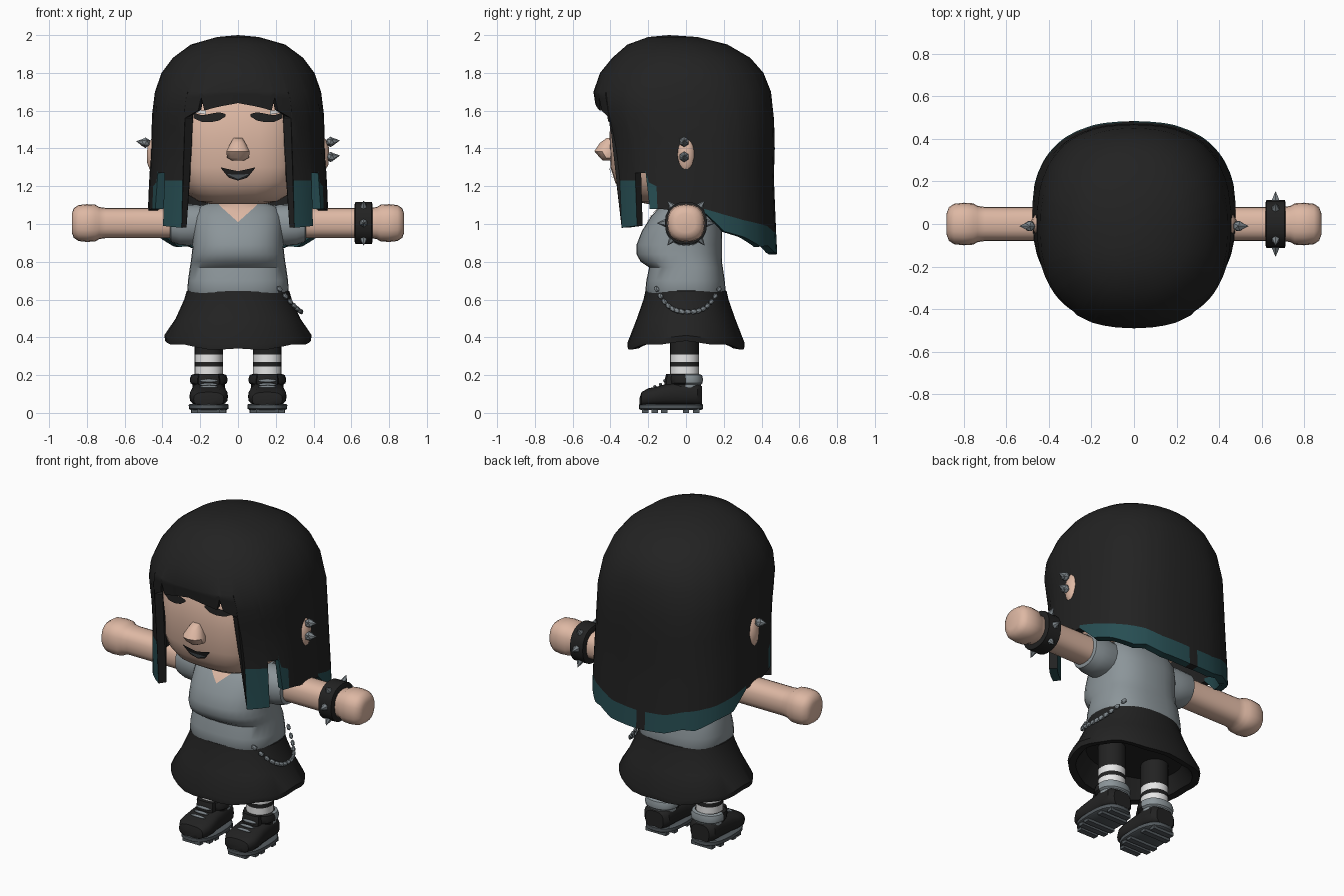
import bpy, bmesh, math
from mathutils import Vector

if "Cube" in bpy.data.objects:
    bpy.data.objects.remove(bpy.data.objects["Cube"])

def mat(name, r, g, b):
    m = bpy.data.materials.new(name)
    m.diffuse_color = (r, g, b, 1)
    m.use_nodes = True
    m.node_tree.nodes["Principled BSDF"].inputs["Base Color"].default_value = m.diffuse_color
    return m

BLACK = mat("black", .016, .016, .016)
TEAL = mat("teal", .02, .075, .085)
SKIN = mat("skin", .73, .48, .37)
SHIRT = mat("shirt grey", .26, .30, .32)
METAL = mat("metal grey", .20, .23, .25)
SOLE = mat("sole grey", .085, .10, .11)
WHITE = mat("white", .82, .82, .82)

def finish(name, bm, mats, fix=True):
    if fix:
        bmesh.ops.recalc_face_normals(bm, faces=bm.faces)
    me = bpy.data.meshes.new(name)
    bm.to_mesh(me)
    bm.free()
    for m in mats:
        me.materials.append(m)
    ob = bpy.data.objects.new(name, me)
    bpy.context.collection.objects.link(ob)
    return ob

def spow(v, p):
    return math.copysign(abs(v) ** p, v)

def ring_point(r, a, p):
    """Point on a rounded cross-section; r = (position, half width, front, back)."""
    return (r[1] * spow(math.sin(a), p),
            (r[2] + r[3]) / 2 - (r[3] - r[2]) / 2 * spow(math.cos(a), p))

AXES = {'z': lambda u, v, w: (u, v, w), 'x': lambda u, v, w: (w, u, v), 'y': lambda u, v, w: (u, w, v)}

def loft(name, rings, mats, n=24, p=.9, axis='z', off=(0, 0, 0), sx=1, rule=None):
    bm = bmesh.new()
    rows = []
    for r in rings:
        row = []
        for i in range(n):
            u, v = ring_point(r, 2 * math.pi * i / n, p)
            c = Vector(AXES[axis](u, v, r[0])) + Vector(off)
            row.append(bm.verts.new((c.x * sx, c.y, c.z)))
        rows.append(row)
    for a, b in zip(rows, rows[1:]):
        for i in range(n):
            bm.faces.new((a[i], a[(i + 1) % n], b[(i + 1) % n], b[i]))
    bm.faces.new(rows[0])
    bm.faces.new(rows[-1])
    if rule:
        for f in bm.faces:
            f.material_index = rule(f.calc_center_median())
    return finish(name, bm, mats)

def interp(table, x):
    for a, b in zip(table, table[1:]):
        if x <= b[0]:
            t = (x - a[0]) / (b[0] - a[0])
            return [p + (q - p) * t for p, q in zip(a, b)]
    return list(table[-1])

def patch(name, rings, p, cols, m, sx=1, lift=.008, nx=16, nz=4):
    """Thin plate lying on the front of a loft; cols = (x, low z, high z)."""
    bm = bmesh.new()
    grid = []
    for i in range(nx + 1):
        x, lo, hi = interp(cols, cols[0][0] + (cols[-1][0] - cols[0][0]) * i / nx)
        col = []
        for j in range(nz + 1):
            z = lo + (hi - lo) * j / nz
            r = interp(rings, z)
            s = min(1, abs(x) / r[1]) ** (1 / p)
            y = ring_point(r, math.asin(s), p)[1]
            col.append(bm.verts.new((x * sx, y - lift, z)))
        grid.append(col)
    for a, b in zip(grid, grid[1:]):
        for j in range(nz):
            q = (a[j], b[j], b[j + 1], a[j + 1])
            bm.faces.new(q if sx > 0 else q[::-1])
    return finish(name, bm, [m], False)

def ball(name, loc, scale, m, sub=1, direction=None):
    bm = bmesh.new()
    bmesh.ops.create_icosphere(bm, subdivisions=sub, radius=1)
    ob = finish(name, bm, [m])
    ob.location, ob.scale = loc, scale
    if direction:
        ob.rotation_euler = Vector(direction).to_track_quat('Z', 'Y').to_euler()
    return ob

def cone(name, loc, direction, r, h, m):
    bm = bmesh.new()
    bmesh.ops.create_cone(bm, cap_ends=True, segments=6, radius1=r, radius2=0, depth=h)
    ob = finish(name, bm, [m])
    ob.location = loc
    ob.rotation_euler = Vector(direction).to_track_quat('Z', 'Y').to_euler()
    return ob

def box(name, loc, size, m):
    bm = bmesh.new()
    bmesh.ops.create_cube(bm, size=1)
    bmesh.ops.scale(bm, vec=size, verts=bm.verts)
    ob = finish(name, bm, [m])
    ob.location = loc
    return ob

# Hair: one shell whose hem height and dyed tips vary with the angle from the front
dome = [(1.99, .11, -.2, .06), (1.95, .25, -.31, .22), (1.88, .345, -.39, .34),
        (1.80, .405, -.455, .41), (1.70, .44, -.49, .45)]
sides = [(.8, .48, -.40, .485), (1.0, .48, -.40, .475), (1.25, .47, -.41, .465),
         (1.4, .46, -.43, .47), (1.6, .455, -.475, .465), (1.70, .44, -.49, .45)]
hem = [(0, 1.64, 1.66), (14, 1.61, 1.64), (18, 1.60, 1.63), (21, 1.67, 1.68), (22.5, 1.60, 1.63),
       (33, 1.56, 1.6), (33.5, .98, 1.23), (52, .99, 1.23), (52.5, 1.27, 1.29), (62, 1.27, 1.29),
       (64, 1.08, 1.22), (70, 1.08, 1.2), (72, 1.08, 1.10), (95, 1.06, 1.08), (107, .96, 1.05),
       (123, .93, 1.02), (140, .88, 1.0), (150, .885, .99), (163, .85, .96), (180, .84, .95)]
half = sorted(set([h[0] for h in hem] + list(range(0, 181, 8))))
angles = half + [-a for a in half[-2:0:-1]]
bm = bmesh.new()
pole = bm.verts.new((0, -.09, 2.0))
cols = []
for d in angles:
    _, lo, tip = interp(hem, abs(d)) if d else hem[0]
    col = [ring_point(r, math.radians(d), .92 if r[0] > 1.75 else .85) + (r[0],) for r in dome]
    for z in [1.70 + (tip - 1.70) * k / 5 for k in range(1, 6)] + [lo]:
        col.append(ring_point(interp(sides, z), math.radians(d), .8) + (z,))
    cols.append([bm.verts.new(c) for c in col])
for k, a in enumerate(cols):
    b = cols[(k + 1) % len(cols)]
    bm.faces.new((pole, a[0], b[0]))
    for j in range(len(a) - 1):
        f = bm.faces.new((a[j], a[j + 1], b[j + 1], b[j]))
        d = abs(angles[k] + angles[(k + 1) % len(cols)]) / 2
        dyed = 33.4 < d < 52 or 62 < d < 71 or d > 95
        f.material_index = int(dyed and j == len(a) - 2)
hair = finish("hair", bm, [BLACK, TEAL], False)
mod = hair.modifiers.new("thickness", 'SOLIDIFY')
mod.thickness, mod.offset = .045, -1
bpy.context.view_layer.objects.active = hair
hair.select_set(True)
bpy.ops.object.modifier_apply(modifier=mod.name)

# Head and face
head = [(1.105, .14, -.2, .1), (1.12, .21, -.27, .2), (1.16, .275, -.335, .25), (1.22, .32, -.375, .29),
        (1.3, .345, -.4, .3), (1.45, .35, -.405, .3), (1.6, .345, -.40, .3), (1.75, .28, -.33, .25)]
loft("head", head, [SKIN], 32, .68)
loft("nose", [(1.335, .03, -.44, -.36), (1.35, .06, -.455, -.36), (1.385, .065, -.485, -.36),
              (1.43, .04, -.455, -.36), (1.455, .025, -.42, -.36)], [SKIN], 10)
patch("lips", head, .68, [(-.09, 1.295, 1.30), (-.05, 1.245, 1.29), (0, 1.23, 1.28),
                          (.05, 1.245, 1.29), (.09, 1.295, 1.30)], BLACK)
patch("lower_lip", head, .68, [(-.055, 1.262, 1.264), (0, 1.238, 1.262), (.055, 1.262, 1.264)], SOLE, lift=.012)
for s in (1, -1):
    patch("eyelashes", head, .68, [(.065, 1.57, 1.582), (.10, 1.548, 1.592), (.14, 1.54, 1.585),
                                   (.19, 1.54, 1.575), (.235, 1.56, 1.59)], BLACK, s, .015)
    patch("eye_white", head, .68, [(.17, 1.58, 1.60), (.23, 1.59, 1.605)], WHITE, s)
    ball("ear", (s * .44, 0, 1.365), (.045, .052, .10), SKIN, 2)
    for z in ((1.435, 1.355) if s > 0 else (1.43,)):
        ball("ear_stud", (s * .49, -.01, z), (.028, .028, .028), METAL)
        cone("ear_spike", (s * .515, -.01, z + .004), (s, 0, .15), .027, .05, METAL)

# Torso with neckline
torso = [(.61, .25, -.20, .20), (.65, .268, -.215, .21), (.70, .265, -.21, .205), (.77, .255, -.195, .195),
         (.80, .25, -.24, .19), (.84, .245, -.262, .19), (.89, .24, -.262, .19), (.96, .24, -.235, .19),
         (1.04, .235, -.185, .17), (1.09, .21, -.14, .14), (1.12, .13, -.09, .10)]
loft("shirt", torso, [SHIRT], 32, .8)
loft("neck", [(1.05, .11, -.1, .1), (1.2, .11, -.1, .1)], [SKIN], 16)
patch("neckline", torso, .8, [(-.10, 1.10, 1.105), (0, 1.01, 1.105), (.10, 1.10, 1.105)], SKIN, lift=.006)

# Arms
def tube(x, r, zc=1.005):
    return (x, r, zc - r, zc + r)
for s in (1, -1):
    loft("sleeve", [tube(.18, .10, 1.0), tube(.25, .11, .995), tube(.31, .108, .997), tube(.355, .10, 1.005),
                    tube(.36, .085, 1.005)], [SHIRT], 20, .9, 'x', sx=s)
    loft("arm", [tube(.28, .08), tube(.70, .08), tube(.735, .085), tube(.755, .097), tube(.80, .10),
                 tube(.845, .095), tube(.87, .078), tube(.88, .05)], [SKIN], 20, .82, 'x', sx=s)

# Spiked cuff on one wrist
loft("wrist_cuff", [tube(.618, .10), tube(.622, .112), tube(.708, .112), tube(.712, .10)], [BLACK], 20, .88, 'x')
for d in (0, 50, 130, 180, 230, 310):
    c, q = math.cos(math.radians(d)), math.sin(math.radians(d))
    cone("cuff_spike", (.665, c * .13, 1.005 + q * .13), (0, c, q), .024, .05, METAL)

# Skirt with a hollow underside and a dipping hem
skirt = loft("skirt", [(.655, .25, -.20, .20), (.645, .272, -.215, .215), (.60, .285, -.225, .225),
                       (.50, .33, -.26, .26), (.385, .39, -.31, .31), (.355, .385, -.308, .308),
                       (.36, .345, -.27, .27), (.46, .29, -.21, .21)], [BLACK], 32, .92)
for v in skirt.data.vertices:
    if v.co.z < .4:
        a = math.atan2(v.co.x, v.co.y * 1.25)
        v.co.z += -.02 * math.cos(2 * a) + .006 * math.cos(8 * a)

# Hanging chain at the hip
for i in range(15):
    t = -1 + 2 * i / 14
    z = .535 + .12 * abs(t) ** 2.4
    p = Vector((.335 - .115 * t * t, .01 + .165 * spow(t, .85), z))
    ball("chain_link", p, (.012, .015, .021), METAL, 1, (-.23 * t, .165, .27 * t))

# Legs and boots
def stripe(c):
    return int(.27 < c.z < .31 or .205 < c.z < .245)
for s in (1, -1):
    o = (.155, 0, 0)
    loft("striped_leg", [(z, .075, -.085, .07) for z in (.12, .205, .245, .27, .31, .48)],
         [BLACK, WHITE], 20, .95, off=o, sx=s, rule=stripe)
    loft("boot_foot", [(-.245, .05, .04, .08), (-.235, .08, .035, .11), (-.20, .10, .035, .13),
                       (-.15, .102, .035, .14), (-.10, .095, .035, .155), (0, .09, .035, .17),
                       (.06, .085, .035, .16), (.085, .06, .035, .14)], [BLACK], 20, .7, 'y', o, s)
    loft("boot_ankle", [(.09, .085, -.085, .08), (.15, .085, -.085, .08), (.158, .097, -.09, .088),
                        (.18, .10, -.092, .09), (.20, .093, -.09, .085), (.205, .08, -.08, .07)],
         [BLACK, SHIRT], 20, .85, off=o, sx=s, rule=lambda c: int(c.y > 0))
    loft("boot_tongue", [(.13, .055, -.115, -.05), (.17, .06, -.115, -.05), (.205, .055, -.105, -.05)],
         [BLACK], 12, .6, off=o, sx=s)
    for y, z in ((-.165, .138), (-.135, .15), (-.112, .17)):
        ball("lace", (s * .155, y, z), (.05, .009, .009), METAL, 2)
    loft("sole", [(.016, .095, -.24, .082), (.022, .105, -.25, .09), (.042, .106, -.25, .09),
                  (.048, .098, -.243, .085)], [SOLE], 24, .75, off=o, sx=s)
    for y, w in ((-.215, .12), (-.165, .18), (-.115, .19), (.0, .18), (.055, .14)):
        box("sole_tread", (s * .155, y, .012), (w, .034, .024), SOLE)

# Smooth the rounded surfaces while keeping hard edges
bpy.ops.object.select_all(action='SELECT')
for ob in bpy.data.objects:
    if ob.name.split(".")[0] in ("ear_stud", "ear_spike", "cuff_spike", "sole_tread"):
        ob.select_set(False)
bpy.ops.object.shade_smooth_by_angle(angle=math.radians(38))
